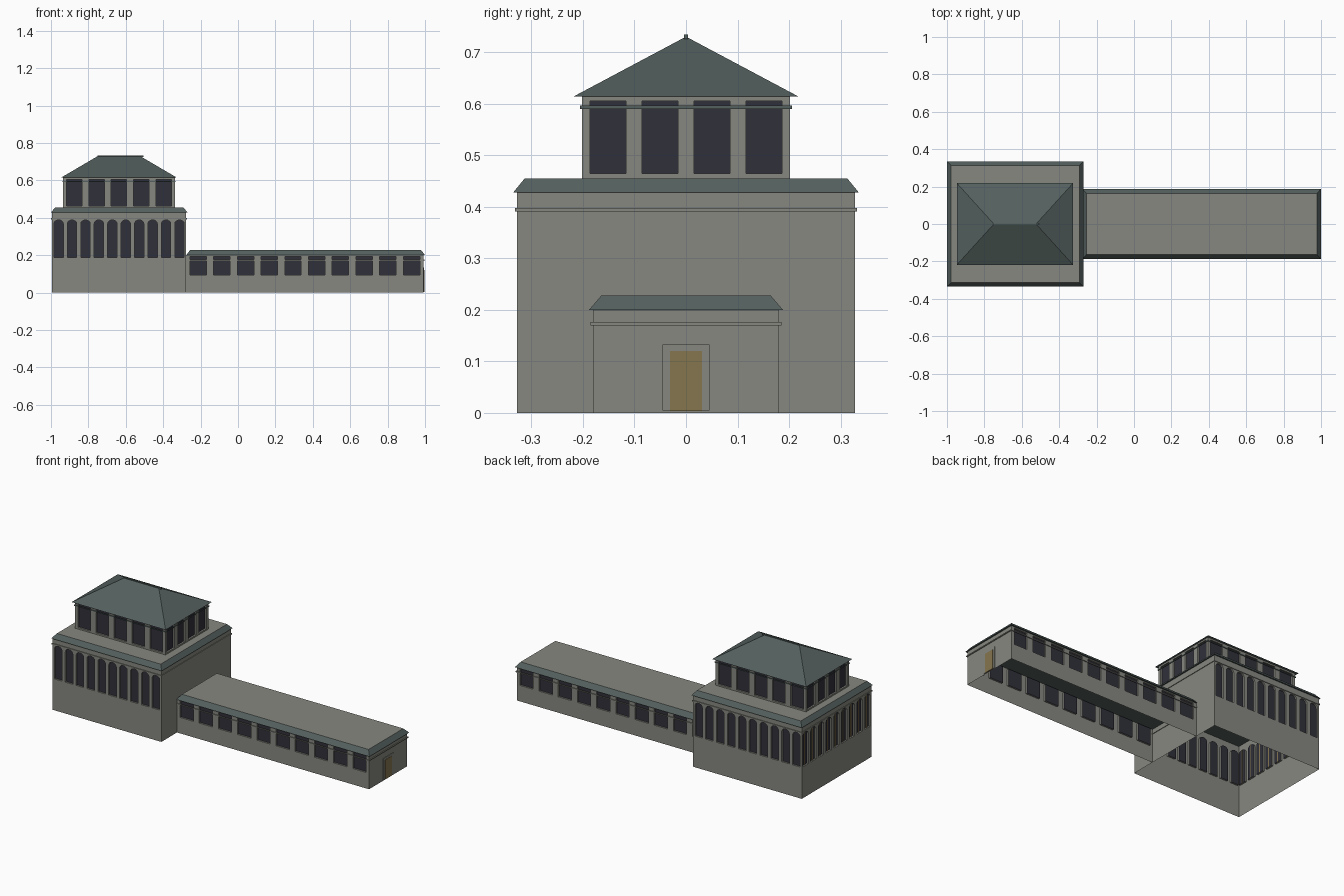
import bpy, bmesh, math
from mathutils import Vector

if "Cube" in bpy.data.objects:
    bpy.data.objects.remove(bpy.data.objects["Cube"])


def material(name, rgb):
    m = bpy.data.materials.new(name)
    m.diffuse_color = (*rgb, 1)
    m.use_nodes = True
    m.node_tree.nodes["Principled BSDF"].inputs["Base Color"].default_value = m.diffuse_color
    return m


STONE = material("grey stone", (0.245, 0.245, 0.22))
ROOF = material("green slate", (0.088, 0.118, 0.112))
GLASS = material("dark glass", (0.03, 0.03, 0.043))
GOLD = material("dull gold", (0.235, 0.18, 0.078))


def finish(name, bm, mats):
    me = bpy.data.meshes.new(name)
    bm.to_mesh(me)
    bm.free()
    for m in mats:
        me.materials.append(m)
    ob = bpy.data.objects.new(name, me)
    bpy.context.collection.objects.link(ob)
    return ob


def box(name, x0, x1, y0, y1, z0, z1, mat):
    bm = bmesh.new()
    bmesh.ops.create_cube(bm, size=1)
    for v in bm.verts:
        v.co = ((x0 + x1) / 2 + v.co.x * (x1 - x0), (y0 + y1) / 2 + v.co.y * (y1 - y0),
                (z0 + z1) / 2 + v.co.z * (z1 - z0))
    return finish(name, bm, [mat])


def wall(name, start, end, z0, z1, bays=0, w=0, b=0, t=0, arch=0, depth=0.01):
    """Wall from start to end (outside on the right), with recessed windows."""
    s, e = Vector((*start, 0)), Vector((*end, 0))
    length = (e - s).length
    u = (e - s).normalized()
    n = u.cross(Vector((0, 0, 1)))
    bm = bmesh.new()

    def face(pts, mat=0):
        vs = [bm.verts.new(s + u * p[0] + Vector((0, 0, p[1])) - n * (p[2] if len(p) > 2 else 0))
              for p in pts]
        bm.faces.new(vs).material_index = mat

    def rect(a, c, lo, hi):
        face([(a, lo), (c, lo), (c, hi), (a, hi)])

    if not bays:
        rect(0, length, z0, z1)
    step = length / max(bays, 1)
    for i in range(bays):
        a, c = i * step, (i + 1) * step
        mid = (a + c) / 2
        l, r = mid - w / 2, mid + w / 2
        rect(a, l, z0, z1)
        rect(r, c, z0, z1)
        rect(l, r, z0, b)
        segs = 8 if arch else 1
        top = [(mid - w / 2 * math.cos(math.pi * k / segs),
                t - arch + arch * math.sin(math.pi * k / segs)) for k in range(segs + 1)]
        for p, q in zip(top, top[1:]):
            face([p, q, (q[0], z1), (p[0], z1)])
        outline = [(l, b), (r, b)] + top[::-1]
        for p, q in zip(outline, outline[1:] + outline[:1]):
            face([p, (*p, depth), (*q, depth), q])
        face([(*p, depth) for p in outline], 1)
    bmesh.ops.remove_doubles(bm, verts=bm.verts, dist=1e-5)
    return finish(name, bm, [STONE, GLASS])


def roof(name, x0, x1, y, z0, z1, inset_x, inset_y, flat):
    """Sloped roof: flat grey deck on top, or a hip with a ridge."""
    bm = bmesh.new()
    lo = [bm.verts.new(p) for p in ((x0, -y, z0), (x1, -y, z0), (x1, y, z0), (x0, y, z0))]
    a, c, d = x0 + inset_x, x1 - inset_x, y - inset_y
    hi = [bm.verts.new(p) for p in ((a, -d, z1), (c, -d, z1), (c, d, z1), (a, d, z1))]
    for i in range(4):
        j = (i + 1) % 4
        bm.faces.new((lo[i], lo[j], hi[j], hi[i]))
    bm.faces.new(lo[::-1])
    bm.faces.new(hi).material_index = 1 if flat else 0
    bmesh.ops.remove_doubles(bm, verts=bm.verts, dist=1e-5)
    return finish(name, bm, [ROOF, STONE])


def storey(name, x0, x1, y, z0, z1, front, left=None, right=None):
    """Four walls, open below; each side takes window settings."""
    corners = [(x0, -y), (x1, -y), (x1, y), (x0, y)]
    for i, (side, win) in enumerate((("front", front), ("right", right),
                                     ("back", front), ("left", left))):
        wall(f"{name}_{side}_wall", corners[i], corners[(i + 1) % 4], z0, z1, **(win or {}))


def band(name, x0, x1, y, z0, z1, out, mat=STONE):
    """Thin moulding around a storey."""
    for s, side in ((-1, "front"), (1, "back")):
        ys = sorted((s * y, s * (y + out)))
        box(f"{name}_{side}", x0 - out, x1 + out, *ys, z0, z1, mat)
    box(f"{name}_left", x0 - out, x0, -y, y, z0, z1, mat)
    box(f"{name}_right", x1, x1 + out, -y, y, z0, z1, mat)


# Main block with tall arched windows on three sides
tall = dict(w=0.05, b=0.187, t=0.388, arch=0.02)
storey("main_block", -0.995, -0.277, 0.328, 0, 0.43,
       dict(bays=10, **tall), left=dict(bays=9, **tall))
band("main_moulding", -0.995, -0.277, 0.328, 0.391, 0.398, 0.004)
roof("main_roof", -1.0, -0.27, 0.335, 0.428, 0.455, 0.022, 0.022, True)

# Gold mullions in the left windows
for i in range(9):
    yc = -0.328 + 0.656 * (i + 0.5) / 9
    box("gold_mullion", -0.989, -0.984, yc - 0.003, yc + 0.003, 0.187, 0.386, GOLD)

# Upper lantern storey with its hipped roof
storey("lantern", -0.935, -0.338, 0.202, 0.455, 0.615,
       dict(bays=5, w=0.083, b=0.464, t=0.605),
       left=dict(bays=4, w=0.07, b=0.464, t=0.605),
       right=dict(bays=4, w=0.07, b=0.464, t=0.605))
band("lantern_moulding", -0.935, -0.338, 0.202, 0.59, 0.596, 0.004, ROOF)
roof("hip_roof", -0.947, -0.326, 0.218, 0.614, 0.73, 0.198, 0.218, False)
box("ridge_cap", -0.752, -0.506, -0.004, 0.004, 0.725, 0.734, ROOF)

# Long low wing
storey("wing", -0.277, 0.992, 0.18, 0, 0.2, dict(bays=10, w=0.088, b=0.095, t=0.194))
band("wing_moulding", -0.273, 0.992, 0.18, 0.17, 0.176, 0.005)
roof("wing_roof", -0.277, 1.0, 0.188, 0.2, 0.228, 0.022, 0.024, True)

# Door at the wing end
box("door_frame", 0.990, 0.995, -0.046, 0.046, 0.005, 0.133, STONE)
box("door", 0.991, 0.997, -0.031, 0.031, 0.004, 0.12, GOLD)
